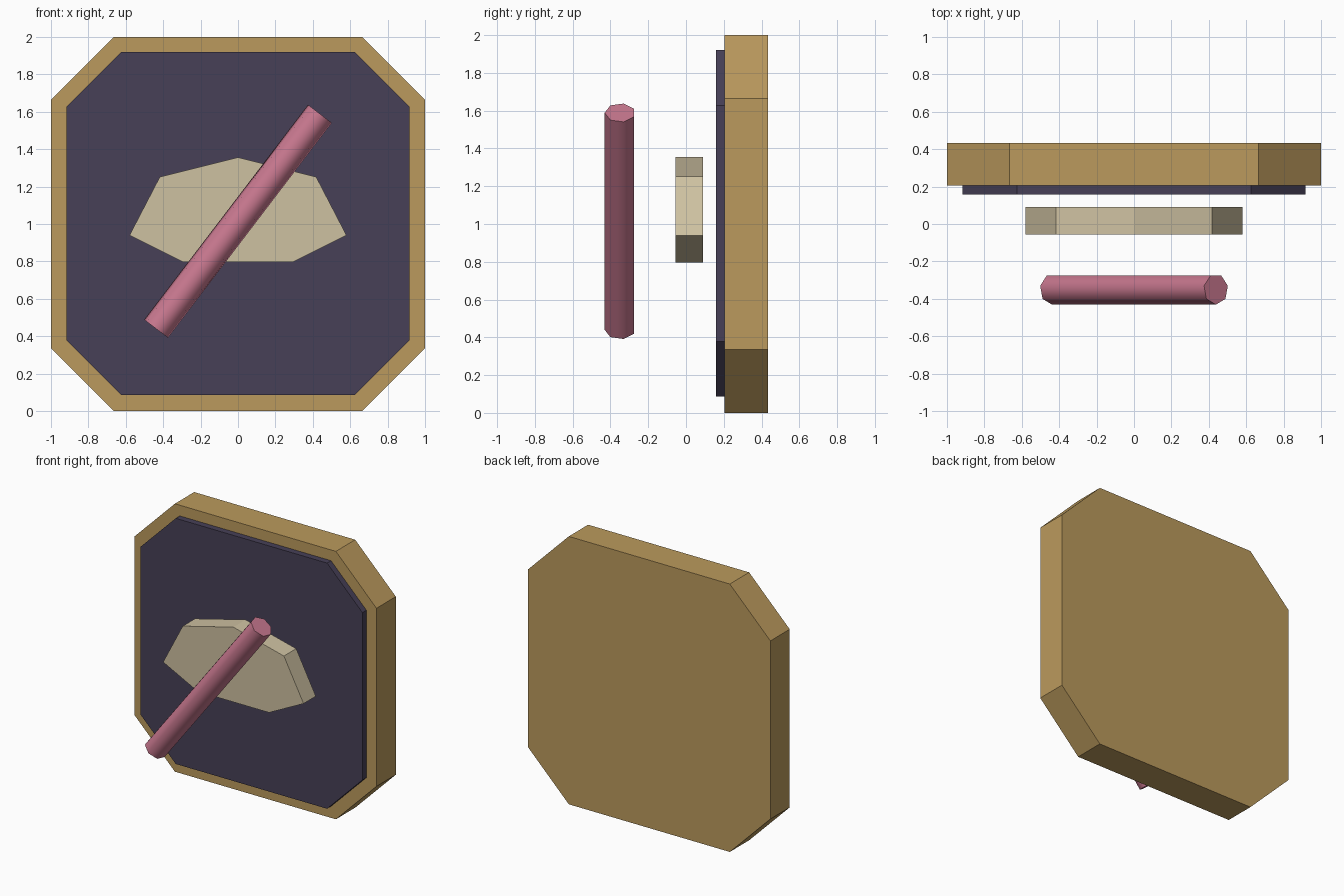
import bpy
import math
from mathutils import Matrix, Vector

cube = bpy.data.objects.get("Cube")
if cube:
    bpy.data.objects.remove(cube, do_unlink=True)


def linear(c):
    c /= 255
    return c / 12.92 if c <= 0.04045 else ((c + 0.055) / 1.055) ** 2.4


def material(name, r, g, b):
    mat = bpy.data.materials.new(name)
    mat.use_nodes = True
    colour = (linear(r), linear(g), linear(b), 1)
    mat.diffuse_color = colour
    mat.node_tree.nodes["Principled BSDF"].inputs["Base Color"].default_value = colour
    return mat


def slab(name, outline, front, back, mat):
    """Extrude a counter-clockwise (x, z) outline from y = front to y = back."""
    n = len(outline)
    verts = [(x, y, z) for y in (front, back) for x, z in outline]
    faces = [list(range(n)), list(range(2 * n - 1, n - 1, -1))]
    faces += [(i, i + n, (i + 1) % n + n, (i + 1) % n) for i in range(n)]
    mesh = bpy.data.meshes.new(name)
    mesh.from_pydata(verts, [], faces)
    mesh.materials.append(mat)
    obj = bpy.data.objects.new(name, mesh)
    bpy.context.collection.objects.link(obj)
    return obj


def cut_square(half, flat, mid):
    """Square outline with chamfered corners, centred at height mid."""
    quarter = [(half, -flat), (half, flat), (flat, half), (-flat, half)]
    return [(x, z + mid) for x, z in quarter] + [(-x, mid - z) for x, z in quarter]


gold = material("gold", 187, 154, 93)
navy = material("dark violet", 71, 64, 87)
cream = material("cream", 206, 193, 161)
pink = material("rose", 200, 120, 143)

# Backing frame and raised front panel
slab("frame", cut_square(1.0, 0.665, 1.0), 0.205, 0.433, gold)
slab("panel", cut_square(0.917, 0.625, 1.003), 0.158, 0.207, navy)

# Floating faceted emblem, mirrored about its peak
side = [(0.295, 0.797), (0.58, 0.94), (0.418, 1.252)]
outline = side + [(0, 1.356)] + [(-x, z) for x, z in reversed(side)]
slab("emblem", outline, -0.055, 0.09, cream)

# Slanted seven-sided rod
low, high = Vector((-0.438, -0.349, 0.44)), Vector((0.438, -0.349, 1.589))
axis = high - low
bpy.ops.mesh.primitive_cylinder_add(vertices=7, radius=0.082, depth=axis.length)
rod = bpy.context.object
rod.name = "rod"
tilt = Matrix.Rotation(math.atan2(axis.x, axis.z), 4, "Y")
half_turn = Matrix.Rotation(math.pi, 4, "Z")
rod.data.transform(Matrix.Translation((low + high) / 2) @ tilt @ half_turn)
rod.data.materials.append(pink)
bpy.ops.object.shade_smooth_by_angle(angle=math.radians(60))
